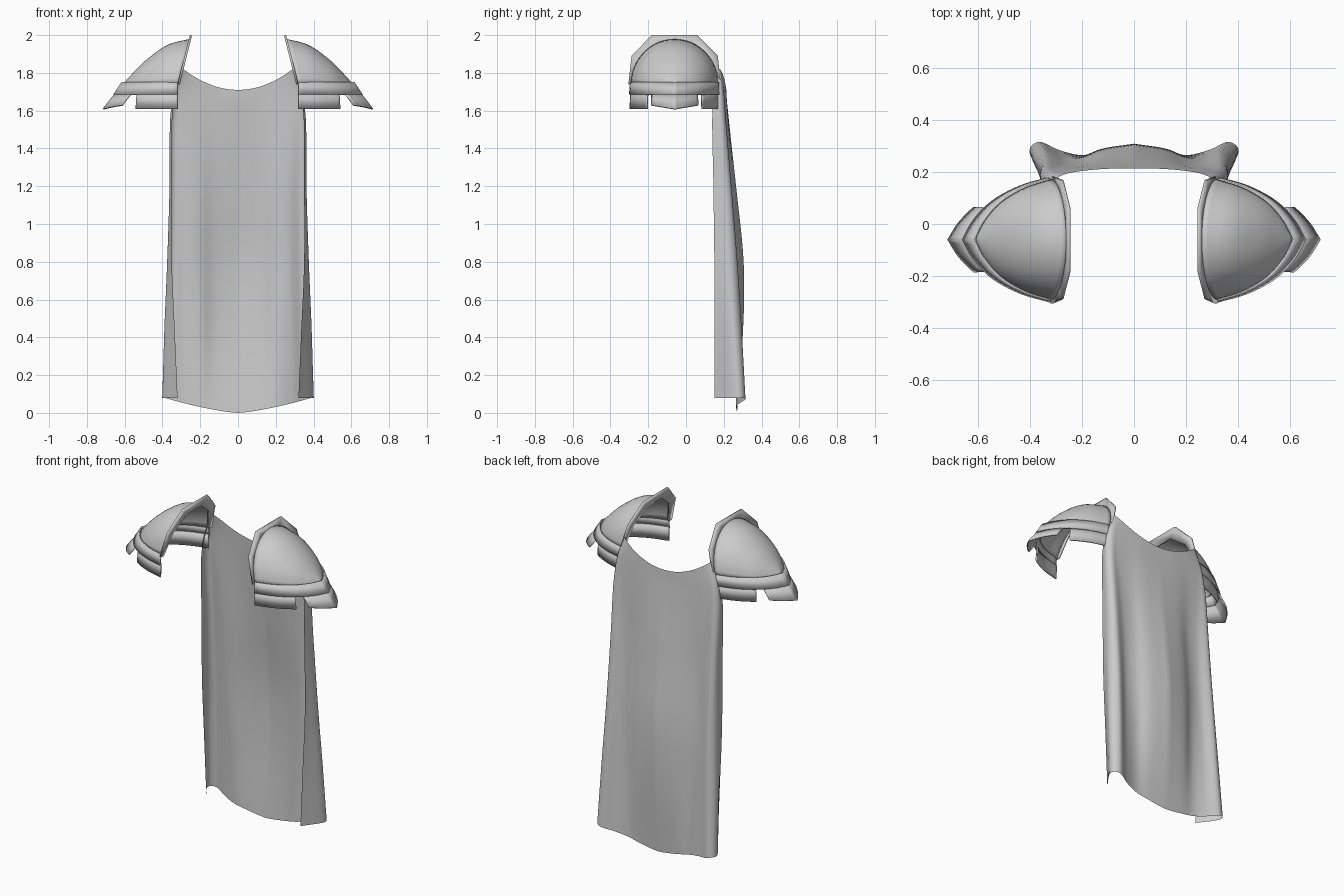
import bpy, bmesh
from math import sin, cos, pi
from mathutils import Vector

cube = bpy.data.objects.get("Cube")
if cube:
    bpy.data.objects.remove(cube)

grey = bpy.data.materials.new("plain grey")
grey.use_nodes = True
COLOUR = (0.6, 0.6, 0.6, 1)
grey.diffuse_color = COLOUR
grey.node_tree.nodes["Principled BSDF"].inputs["Base Color"].default_value = COLOUR


def spline(points, t):
    """Smooth curve through the points, t from 0 to 1."""
    pts = [Vector(p) for p in points]
    f = t * (len(pts) - 1)
    i = min(int(f), len(pts) - 2)
    f -= i
    b, c = pts[i], pts[i + 1]
    a = pts[i - 1] if i else 2 * b - c
    d = pts[i + 2] if i + 2 < len(pts) else 2 * c - b
    return 0.5 * (2 * b + (c - a) * f + (2 * a - 5 * b + 4 * c - d) * f**2
                  + (3 * b - a - 3 * c + d) * f**3)


def sheet(name, rows, thickness=0, mirror=True, angle=0.6):
    """Skin a grid of points, optionally thickened and mirrored in x."""
    bm = bmesh.new()
    grid = [[bm.verts.new(p) for p in row] for row in rows]
    for r, s in zip(grid, grid[1:]):
        for i in range(len(r) - 1):
            bm.faces.new((r[i], r[i + 1], s[i + 1], s[i]))
    bmesh.ops.remove_doubles(bm, verts=bm.verts, dist=0.0005)
    bmesh.ops.recalc_face_normals(bm, faces=bm.faces)
    mesh = bpy.data.meshes.new(name)
    bm.to_mesh(mesh)
    bm.free()
    mesh.materials.append(grey)
    ob = bpy.data.objects.new(name, mesh)
    bpy.context.collection.objects.link(ob)
    bpy.ops.object.select_all(action='DESELECT')
    ob.select_set(True)
    bpy.context.view_layer.objects.active = ob
    bpy.ops.object.shade_smooth_by_angle(angle=angle)
    if thickness:
        solid = ob.modifiers.new("Thickness", 'SOLIDIFY')
        solid.thickness = thickness
        solid.offset = 0
    if mirror:
        ob.modifiers.new("Mirror", 'MIRROR')
    return ob


# Cape: half cross-sections from the neck down, centre to front flap edge
SECTIONS = [
    [(0, .213), (.1, .212), (.19, .205), (.25, .195), (.28, .185), (.29, .18), (.295, .17)],
    [(0, .222), (.12, .22), (.22, .212), (.29, .208), (.335, .205), (.355, .18), (.345, .14)],
    [(0, .265), (.12, .252), (.2, .23), (.27, .227), (.335, .24), (.362, .21), (.35, .145)],
    [(0, .305), (.12, .285), (.2, .255), (.27, .25), (.34, .272), (.375, .23), (.35, .15)],
    [(0, .302), (.12, .288), (.2, .262), (.28, .268), (.35, .295), (.39, .25), (.335, .15)],
    [(0, .27), (.12, .268), (.21, .265), (.29, .285), (.365, .315), (.4, .27), (.32, .15)],
]
HEIGHTS = [1.77, 1.6, 1.2, .8, .44, .08]
cape = []
for j in range(41):
    v = j / 40
    z = spline([(h, 0) for h in HEIGHTS], v).x
    row = []
    for i in range(37):
        u = i / 36
        x, y = spline([spline(s, u) for s in SECTIONS], v)
        neck = max(0, 1 - v * 5) * (-.06 + .11 * (x / .29) ** 2)
        hem = max(0, v * 5 - 4) * .08 * (1 - min(1, x / .39) ** 1.4) if u < .83 else 0
        row.append((max(x, 0), y, z + neck - hem))
    cape.append(row)
cape_ob = sheet("cape", cape, angle=1.2)

# Shoulder guard dome: arches shrinking from the neck opening to the outer tip
MID = -0.06
BASE = 1.74
ARCHES = [(.32, .228, .26, 1.975), (.42, .195, .37, 1.945), (.51, .14, .475, 1.873),
          (.57, .07, .55, 1.8), (.605, 0, .605, BASE)]


def arch(t, n=24, scale=1):
    x, w, top_x, top_z = spline(ARCHES, t)
    pts = []
    for i in range(n + 1):
        a = pi * i / n
        k = sin(a)
        pts.append((x + (top_x - x) * k, MID - scale * w * cos(a),
                    BASE + scale * (top_z - BASE) * k))
    return pts


sheet("shoulder_dome", [arch(j / 20) for j in range(21)], .008, angle=0.9)


# Collar flange: tilted angular rim around the dome opening
def leaning(y, z):
    return (.314 - (z - BASE) * .25, MID + y, z)


outline = [(-.245, BASE), (-.228, 1.89), (-.12, 2), (.12, 2), (.228, 1.89), (.245, BASE)]
inner = [leaning(p[1] - MID, p[2]) for p in arch(0, 5, .95)]
sheet("shoulder_collar", [[leaning(*p) for p in outline], inner], .012, angle=0.3)


# Bands below the dome follow its pointed plan; s runs front -1, tip 0, back 1
def plan(s, stretch, widen, z):
    x, w = spline([a[:2] for a in ARCHES], 1 - abs(s))
    side = 1 if s > 0 else -1
    return (.32 + (x - .32) * stretch, MID + side * w * widen, z)


def band(name, s0, s1, upper, lower, lift=0, n=20):
    steps = [s0 + (s1 - s0) * i / n for i in range(n + 1)]
    bottom = [plan(s, *lower) for s in steps]
    bottom = [(x, y, z + lift * abs(s / s1)) for (x, y, z), s in zip(bottom, steps)]
    sheet(name, [[plan(s, *upper) for s in steps], bottom], .008, angle=0.5)


band("shoulder_band", -1, 1, (1.03, 1.02, 1.75), (1.18, 1.045, 1.685), n=40)
band("front_lower_plate", -1, -.5, (1.13, 1.02, 1.695), (1.16, 1.03, 1.61))
band("back_lower_plate", .5, 1, (1.13, 1.02, 1.695), (1.16, 1.03, 1.61))
band("outer_lower_plate", -.42, .42, (1.14, 1.02, 1.695), (1.38, 1.04, 1.608), .02)

# Close the cape's centre seam cleanly
cape_ob.modifiers["Mirror"].use_clip = True
